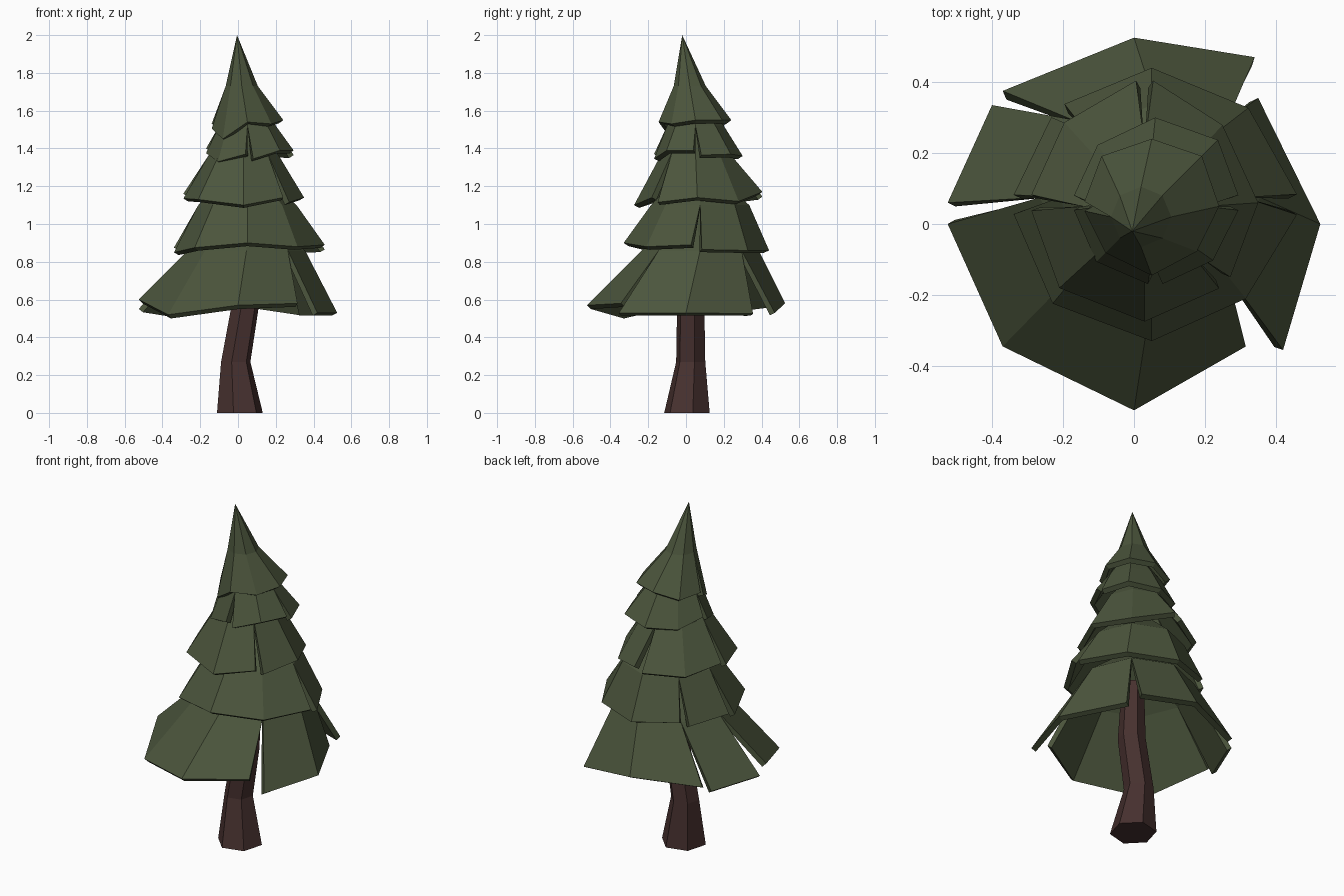
import bpy, bmesh
from math import sin, cos, pi

if "Cube" in bpy.data.objects:
    bpy.data.objects.remove(bpy.data.objects["Cube"])


def paint(name, rgb):
    m = bpy.data.materials.new(name)
    m.diffuse_color = (*rgb, 1)
    m.use_nodes = True
    m.node_tree.nodes["Principled BSDF"].inputs["Base Color"].default_value = m.diffuse_color
    return m


GREEN = paint("needles", (0.072, 0.092, 0.046))
BROWN = paint("bark", (0.062, 0.030, 0.028))


def finish(name, bm, mat):
    bmesh.ops.recalc_face_normals(bm, faces=bm.faces)
    mesh = bpy.data.meshes.new(name)
    bm.to_mesh(mesh)
    bm.free()
    ob = bpy.data.objects.new(name, mesh)
    bpy.context.collection.objects.link(ob)
    mesh.materials.append(mat)
    return ob


def ring(bm, c, r, n=8, turn=0.0):
    return [bm.verts.new((c[0] + r * cos(turn + 2 * pi * i / n),
                          c[1] + r * sin(turn + 2 * pi * i / n), c[2])) for i in range(n)]


def tier(name, spokes, neck, neck_r, peak):
    """Skirt of eight spokes (counter-clockwise from +x); a spoke with two tips makes a slit."""
    bm = bmesh.new()
    tips = [[bm.verts.new(p) for p in s] for s in spokes]
    top = ring(bm, neck, neck_r)
    apex = bm.verts.new(peak)
    for i in range(8):
        j = (i + 1) % 8
        bm.faces.new((tips[i][-1], tips[j][0], top[j], top[i]))
        bm.faces.new((top[i], top[j], apex))
    # An open sheet: make sure the normals look outward before thickening
    ob = finish(name, bm, GREEN)
    if ob.data.polygons[1].normal.z < 0:
        ob.data.flip_normals()
    mod = ob.modifiers.new("thickness", 'SOLIDIFY')
    mod.thickness = 0.03
    mod.offset = -1
    return ob


def polar(c, radii, heights, slits, gap=0.07):
    """Spokes from radius and height; slit spokes are split into two uneven tips."""
    out = []
    for i, (r, z) in enumerate(zip(radii, heights)):
        offs = [(-gap, 0.0), (gap, -0.025)] if i in slits else [(0, 0)]
        out.append([(c[0] + r * cos(i * pi / 4 + a), c[1] + r * sin(i * pi / 4 + a), z + dz)
                    for a, dz in offs])
    return out


# Trunk: bent hexagonal column
bm = bmesh.new()
rings = [ring(bm, c, r, 6, 0.25) for c, r in
         [((0.01, 0.005, 0), 0.125), ((-0.012, 0.025, 0.27), 0.08),
          ((0.037, 0.025, 0.56), 0.075), ((0.05, 0.05, 0.88), 0.06)]]
for a, b in zip(rings, rings[1:]):
    for i in range(6):
        j = (i + 1) % 6
        bm.faces.new((a[i], a[j], b[j], b[i]))
bm.faces.new(rings[0])
bm.faces.new(rings[-1])
finish("trunk", bm, BROWN)

# Bottom skirt, wide and ragged
tier("branches_bottom", [
    [(0.525, 0, 0.53)],
    [(0.35, 0.355, 0.525), (0.34, 0.47, 0.53)],
    [(0, 0.525, 0.58)],
    [(-0.37, 0.375, 0.56), (-0.40, 0.335, 0.53)],
    [(-0.525, 0.06, 0.55), (-0.525, 0, 0.60)],
    [(-0.37, -0.345, 0.52)],
    [(0, -0.525, 0.57)],
    [(0.315, -0.345, 0.58), (0.42, -0.355, 0.53)]],
    (0.045, 0.075, 0.86), 0.31, (0.05, 0.05, 1.1))

# Upper skirts
tier("branches_lower", polar((0.05, 0.055), [.41, .385, .385, .375, .39, .395, .385, .375],
     [.89, .86, .86, .88, .875, .875, .90, .88], {0, 3, 4}),
     (0.05, 0.075, 1.10), 0.26, (0.04, 0.05, 1.35))
tier("branches_middle", polar((0.03, 0.06), [.32, .31, .345, .32, .32, .34, .335, .32],
     [1.14, 1.12, 1.17, 1.13, 1.16, 1.13, 1.10, 1.14], {2, 4, 7}),
     (0.03, 0.05, 1.38), 0.175, (0.04, 0.04, 1.56))
tier("branches_upper", polar((0.06, 0.06), [.235, .25, .24, .23, .23, .235, .23, .23],
     [1.39, 1.37, 1.36, 1.36, 1.40, 1.33, 1.37, 1.39], {0, 4, 6}, 0.09),
     (0.05, 0.05, 1.52), 0.15, (0.03, 0.02, 1.75))
tier("crown", polar((0.05, 0.05), [.19, .2, .19, .2, .19, .185, .195, .18],
     [1.55, 1.55, 1.55, 1.52, 1.53, 1.45, 1.54, 1.53], {4}),
     (0.02, 0.02, 1.73), 0.085, (-0.005, -0.02, 2.0))
